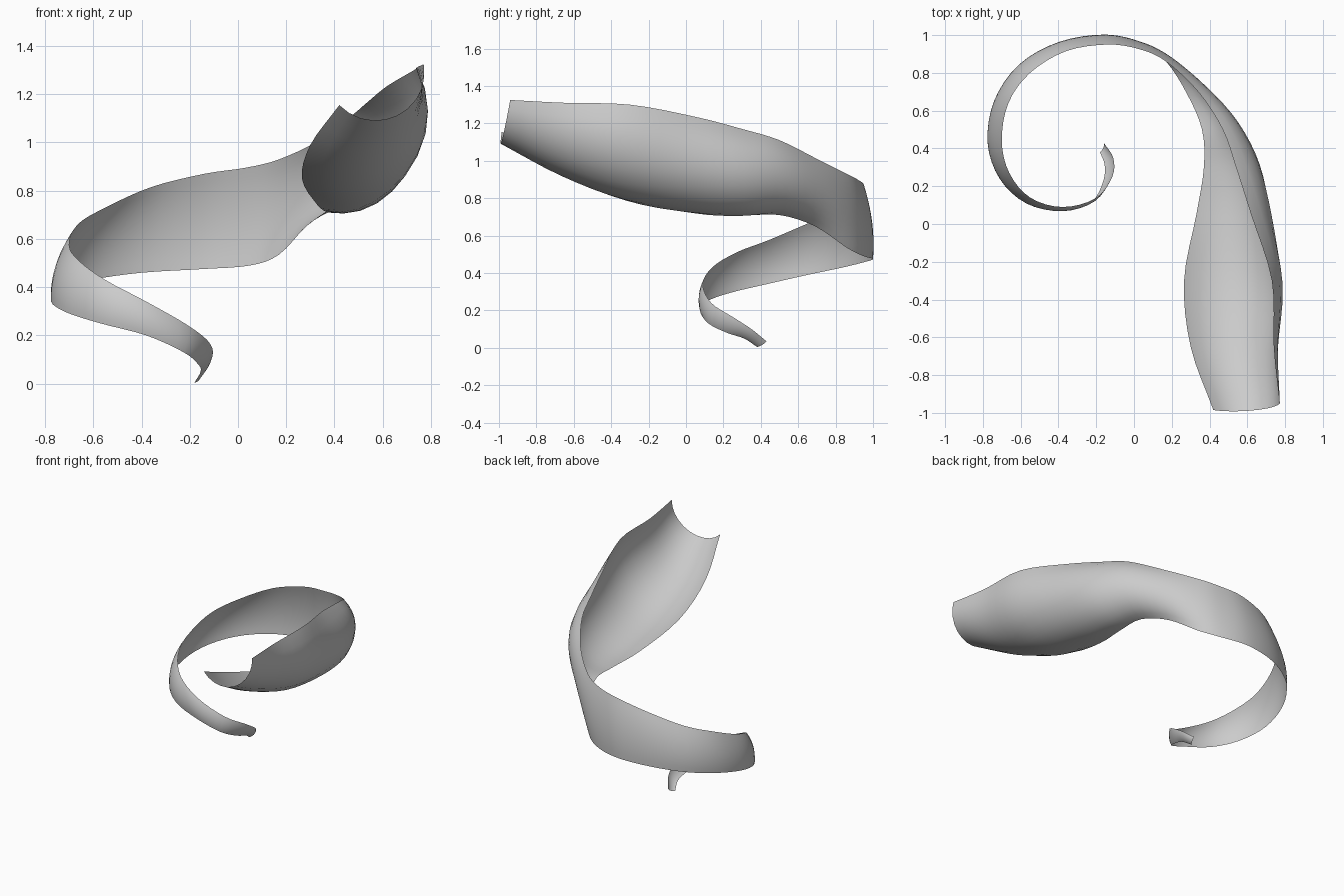
import bpy, math
from mathutils import Vector

if "Cube" in bpy.data.objects:
    bpy.data.objects.remove(bpy.data.objects["Cube"])

# Stations from the thin tip to the wide mouth:
# lower edge xyz, upper edge xyz, depth of the cross-section arc
STATIONS = [
    (-.18, .38, .005, -.16, .43, .035, .010),
    (-.155, .31, .05, -.11, .35, .10, .008),
    (-.165, .22, .08, -.115, .25, .165, .008),
    (-.225, .12, .13, -.205, .135, .24, .010),
    (-.38, .075, .20, -.38, .09, .34, .014),
    (-.57, .115, .25, -.55, .14, .43, .018),
    (-.71, .24, .295, -.66, .27, .51, .020),
    (-.775, .43, .34, -.70, .44, .575, .022),
    (-.74, .65, .39, -.665, .64, .66, .024),
    (-.61, .84, .43, -.55, .80, .73, .026),
    (-.40, .96, .46, -.36, .915, .815, .022),
    (-.15, 1.0, .475, -.14, .95, .87, .020),
    (.05, .95, .49, .03, .925, .895, .022),
    (.17, .86, .535, .17, .86, .93, .035),
    (.28, .69, .65, .34, .70, 1.01, .075),
    (.36, .50, .71, .47, .50, 1.11, .14),
    (.37, .30, .71, .54, .30, 1.17, .21),
    (.33, .05, .74, .62, .05, 1.235, .25),
    (.265, -.30, .85, .73, -.30, 1.30, .275),
    (.30, -.65, .99, .74, -.65, 1.31, .22),
    (.42, -.985, 1.155, .77, -.94, 1.325, .145),
]
STEPS, ACROSS = 4, 10


def spline(rows, steps):
    """Catmull-Rom interpolation through rows of numbers."""
    n = len(rows)
    ends = [[2 * a - b for a, b in zip(rows[0], rows[1])],
            [2 * a - b for a, b in zip(rows[-1], rows[-2])]]
    p = [ends[0], *rows, ends[1]]
    out = []
    for i in range(n - 1):
        for k in range(steps):
            t = k / steps
            out.append([.5 * (2 * b + (c - a) * t + (2 * a - 5 * b + 4 * c - d) * t * t
                              + (3 * b - a - 3 * c + d) * t ** 3)
                        for a, b, c, d in zip(*p[i:i + 4])])
    return out + [list(rows[-1])]


def arc(low, high, tangent, depth):
    """Circular arc between two edges, bulging outward by depth."""
    chord = high - low
    half = chord.length / 2
    up = chord.normalized()
    out = up.cross(tangent).normalized()
    radius = (half * half + depth * depth) / (2 * depth)
    centre = (low + high) / 2 + out * (depth - radius)
    angle = 2 * math.atan2(depth, half)
    return [centre + radius * (out * math.cos(a) + up * math.sin(a))
            for a in (angle * (2 * j / ACROSS - 1) for j in range(ACROSS + 1))]


# Curled ribbon opening into a trough
rows = spline(STATIONS, STEPS)
lows = [Vector(r[:3]) for r in rows]
highs = [Vector(r[3:6]) for r in rows]
mids = [(a + b) / 2 for a, b in zip(lows, highs)]
verts, faces = [], []
last = len(rows) - 1
for i, r in enumerate(rows):
    tangent = mids[min(i + 1, last)] - mids[max(i - 1, 0)]
    verts += arc(lows[i], highs[i], tangent, r[6])
w = ACROSS + 1
for i in range(last):
    for j in range(ACROSS):
        a = i * w + j
        faces.append((a, a + w, a + w + 1, a + 1))

mesh = bpy.data.meshes.new("curled_ribbon")
mesh.from_pydata(verts, [], faces)
mesh.shade_smooth()
ribbon = bpy.data.objects.new("curled_ribbon", mesh)
bpy.context.collection.objects.link(ribbon)
